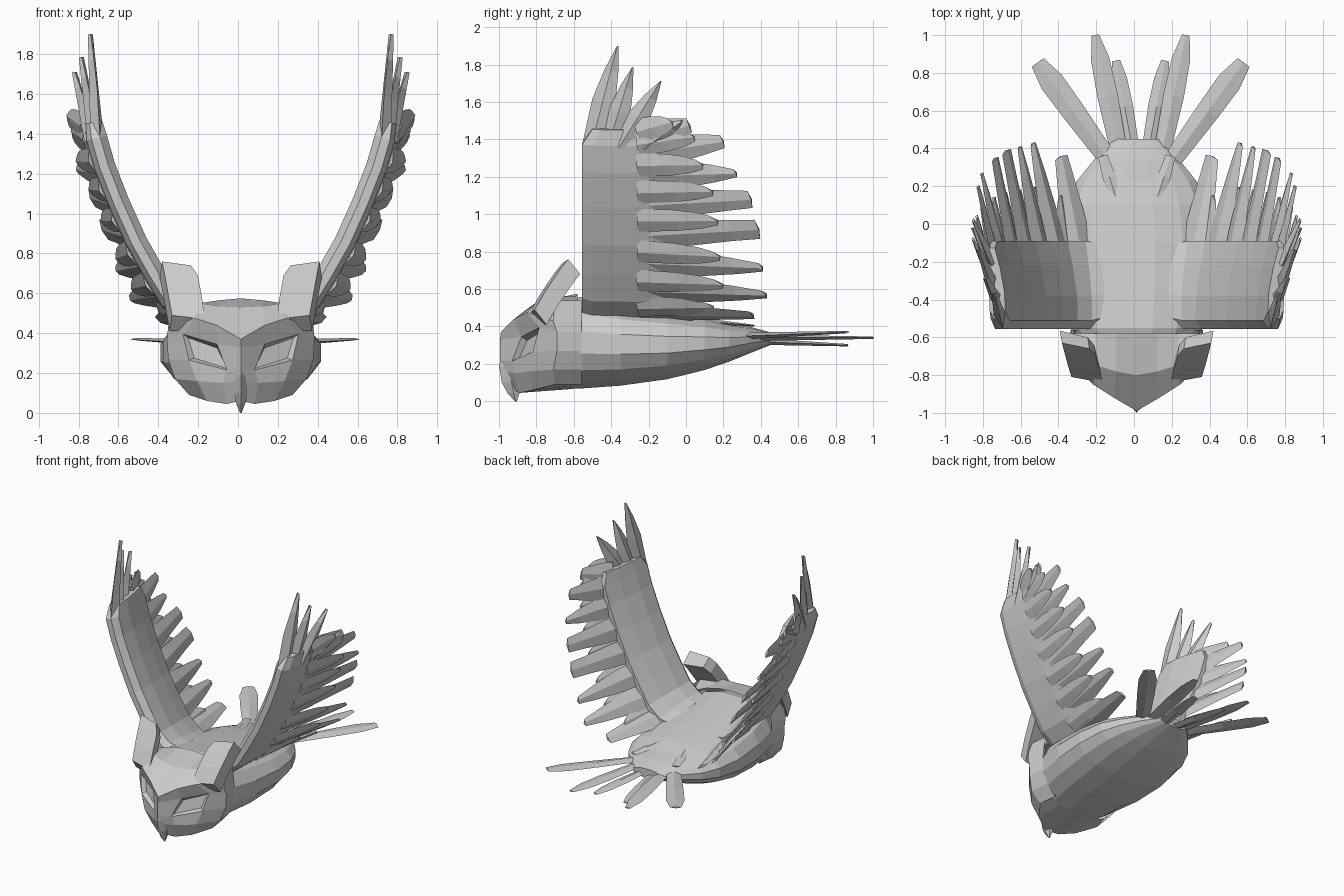
import bpy, bmesh, math
from mathutils import Vector as V

X0 = 0.014  # centre plane of the bird
grey = bpy.data.materials.new("plumage_grey")
grey.diffuse_color = (0.6, 0.6, 0.6, 1)


def finish(name, bm, mirror):
    bmesh.ops.recalc_face_normals(bm, faces=bm.faces)
    me = bpy.data.meshes.new(name)
    bm.to_mesh(me)
    bm.free()
    me.materials.append(grey)
    ob = bpy.data.objects.new(name, me)
    ob.location.x = X0
    bpy.context.collection.objects.link(ob)
    if mirror:
        m = ob.modifiers.new("mirror", 'MIRROR')
        m.use_clip = True
    return ob


def loft(name, rings, mirror=True):
    """Skin a list of equal-length point rings and cap both ends."""
    bm = bmesh.new()
    rows = [[bm.verts.new(p) for p in r] for r in rings]
    n = len(rows[0])
    for a, b in zip(rows, rows[1:]):
        for i in range(n):
            j = (i + 1) % n
            bm.faces.new((a[i], a[j], b[j], b[i]))
    bm.faces.new(rows[0])
    bm.faces.new(rows[-1])
    return finish(name, bm, mirror)


def feather(name, root, tip, width_dir, width, thick=0.014, skew=0.0, end=0.3,
            stations=((0, 0.8), (0.5, 1.0), (0.85, 0.8))):
    """Ridged blade from root to tip; skew slants the cut end."""
    root, tip = V(root), V(tip)
    d = tip - root
    w = V(width_dir)
    w = (w - d * (w.dot(d) / d.dot(d))).normalized()
    n = d.cross(w).normalized()
    rings = []
    for t, k in list(stations) + [(1, end)]:
        p, h = root + d * t, width * k / 2
        th = thick * (1.1 - t * 0.7)
        s = d * skew * t
        rings.append([p - w * h, p + n * th, p + w * h - s, p - n * th])
    return loft(name, rings)


# Body: tapered barrel along y (y, bottom, top, half width)
body = [(-0.76, 0.10, 0.46, 0.25), (-0.68, 0.06, 0.53, 0.31), (-0.55, 0.065, 0.565, 0.355),
        (-0.35, 0.08, 0.53, 0.395), (-0.1, 0.115, 0.49, 0.41), (0.1, 0.165, 0.455, 0.38),
        (0.23, 0.21, 0.42, 0.32), (0.34, 0.255, 0.40, 0.23), (0.45, 0.30, 0.37, 0.12)]


def oval(y, lo, hi, rx, n=16):
    pts = []
    for i in range(n):
        a = 2 * math.pi * (i + 0.5) / n
        c, s = math.cos(a), math.sin(a)
        pts.append((rx * math.copysign(abs(c) ** 0.88, c), y,
                    (lo + hi) / 2 + (hi - lo) / 2 * math.copysign(abs(s) ** 0.88, s)))
    return pts


loft("body", [oval(*s) for s in body], mirror=False)

# Head: half grid, rows from crown to throat, columns from centre to cheek
grid = [
    [(0, -0.58, 0.575), (0.11, -0.58, 0.565), (0.22, -0.58, 0.54), (0.33, -0.58, 0.49)],
    [(0, -0.80, 0.53), (0.11, -0.78, 0.535), (0.21, -0.75, 0.55), (0.35, -0.70, 0.54)],
    [(0, -0.99, 0.37), (0.12, -0.92, 0.44), (0.23, -0.85, 0.475), (0.365, -0.71, 0.43)],
    [(0, -0.995, 0.33), (0.12, -0.88, 0.345), (0.29, -0.785, 0.395), (0.37, -0.69, 0.37)],
    [(0, -0.995, 0.22), (0.07, -0.93, 0.215), (0.26, -0.82, 0.265), (0.365, -0.69, 0.27)],
    [(0, -0.97, 0.16), (0.09, -0.92, 0.15), (0.22, -0.84, 0.16), (0.33, -0.71, 0.17)],
    [(0, -0.92, 0.06), (0.07, -0.89, 0.045), (0.17, -0.82, 0.06), (0.26, -0.70, 0.09)],
    [(0, -0.62, 0.065), (0.06, -0.62, 0.065), (0.15, -0.62, 0.08), (0.25, -0.60, 0.11)]]
bm = bmesh.new()
rows = []
for r in grid:
    x, y, z = r[-1]
    rows.append([bm.verts.new(p) for p in r + [(x - 0.02, -0.56, z)]])
sockets = []
for i, (a, b) in enumerate(zip(rows, rows[1:])):
    for j in range(4):
        f = bm.faces.new((a[j], b[j], b[j + 1], a[j + 1]))
        if i == 3 and j == 1:
            sockets.append(f)
bmesh.ops.recalc_face_normals(bm, faces=bm.faces)
# Eye sockets: sunken almond panels
bmesh.ops.inset_individual(bm, faces=sockets, thickness=0.02, depth=-0.03)
finish("head", bm, True)

# Hooked beak (z, y front, y back, half width)
beak = [(0.24, -0.985, -0.93, 0.015), (0.19, -1.0, -0.90, 0.036), (0.10, -0.985, -0.88, 0.034),
        (0.045, -0.955, -0.89, 0.022), (0.0, -0.915, -0.905, 0.004)]
loft("beak", [[(0, f, z), (w, (f + b) / 2, z), (0.6 * w, b, z), (-0.6 * w, b, z), (-w, (f + b) / 2, z)]
              for z, f, b, w in beak], mirror=False)

# Ear tufts: swept-back slabs (inner x, outer x, y, z)
ear = [(0.18, 0.345, -0.84, 0.47), (0.195, 0.365, -0.775, 0.58),
       (0.215, 0.385, -0.70, 0.69), (0.25, 0.395, -0.66, 0.74)]
loft("ear_tuft", [[(a, y, z), (b, y + 0.03, z + 0.02), (b + 0.012, y + 0.095, z - 0.06),
                   (a + 0.01, y + 0.06, z - 0.06)] for a, b, y, z in ear])

# Wing arm: profile (y, offset) carried along a rising spine (x, z)
spine = [V(p) for p in ((0.18, 0.475), (0.26, 0.495), (0.35, 0.57), (0.43, 0.70), (0.52, 0.86),
                        (0.61, 1.06), (0.68, 1.24), (0.72, 1.38), (0.735, 1.46))]
profile = [(-0.555, -0.015), (-0.51, -0.05), (-0.38, -0.045), (-0.22, -0.015), (-0.09, 0.02),
           (-0.09, 0.055), (-0.27, 0.06), (-0.50, 0.055), (-0.555, 0.03)]


def tangent(i):
    return (spine[min(i + 1, len(spine) - 1)] - spine[max(i - 1, 0)]).normalized()


rings = []
for i, s in enumerate(spine):
    t = tangent(i)
    k = 0.8 if i == len(spine) - 1 else 0.93 if i == 0 else 1
    rings.append([(s.x + t.y * n * k, -0.28 + (y + 0.28) * k, s.y - t.x * n * k)
                  for y, n in profile])
loft("wing_arm", rings)


def on_spine(u):
    i = min(int(u), len(spine) - 2)
    return spine[i].lerp(spine[i + 1], u - i), tangent(round(u))


# Flight feathers, lowest first: spine station, tip, width of the cut end
flight = [(1.2, (0.40, 0.36, 0.46), 0.08), (2.4, (0.55, 0.43, 0.57), 0.05),
          (3.4, (0.62, 0.41, 0.715), 0.05), (4.25, (0.69, 0.39, 0.92), 0.115),
          (5.05, (0.75, 0.35, 1.08), 0.10), (5.9, (0.82, 0.27, 1.22), 0.045),
          (6.7, (0.84, 0.20, 1.39), 0.075), (7.5, (0.865, 0.02, 1.475), 0.08)]
for k, (u, tip, cut) in enumerate(flight):
    p, t = on_spine(u)
    root = (p.x + t.y * 0.035, -0.20, p.y - t.x * 0.035)
    feather(f"flight_feather_{k}", root, tip, (t.x, 0, t.y), 0.16, 0.022,
            skew=0.03, end=cut / 0.16,
            stations=((0, 1.1), (0.35, 1.0), (0.75, 0.5 + cut * 2.5)))
    # Shorter covert behind the gap beside each flight feather
    p, t = on_spine(u + 0.4)
    root = V((p.x + t.y * 0.055, -0.26, p.y - t.x * 0.055))
    end = root.lerp(V(tip), 0.66) + V((t.y * 0.03, 0, 0.03))
    feather(f"covert_{k}", root, end, (t.x, 0, t.y), 0.135, 0.018, skew=0.1, end=0.4,
            stations=((0, 1.0), (0.5, 0.9), (0.8, 0.7)))

# Wingtip feathers
for k, (root, tip, w) in enumerate([
        ((0.72, -0.50, 1.36), (0.755, -0.365, 1.90), 0.13),
        ((0.735, -0.41, 1.36), (0.80, -0.285, 1.785), 0.12),
        ((0.75, -0.35, 1.36), (0.835, -0.135, 1.71), 0.12),
        ((0.76, -0.22, 1.36), (0.865, -0.02, 1.50), 0.12)]):
    feather(f"wingtip_feather_{k}", root, tip, (0.25, 1, 0), w, 0.032, end=0.06,
            stations=((0, 0.9), (0.45, 1.0), (0.75, 0.6)))

# Tail fan, set slightly to one side: root, tip, width, end width
for k, (root, tip, w, end) in enumerate([
        ((0.17, 0.34, 0.35), (0.545, 0.855, 0.37), 0.13, 0.6),
        ((0.11, 0.36, 0.34), (0.24, 1.0, 0.34), 0.115, 0.35),
        ((0.04, 0.38, 0.32), (0.13, 0.865, 0.30), 0.095, 0.45)]):
    ob = feather(f"tail_feather_{k}", root, tip, (1, 0, 0), w, 0.016, end=end,
                 stations=((0, 0.75), (0.5, 0.95), (0.8, 1.0 if k == 0 else 0.85)))
    ob.location.x = 0.035

# Small rump feathers on top of the tail base
feather("rump_feather", (0.11, 0.14, 0.425), (0.18, 0.36, 0.405), (1, 0, 0), 0.07, 0.012, end=0.8)
